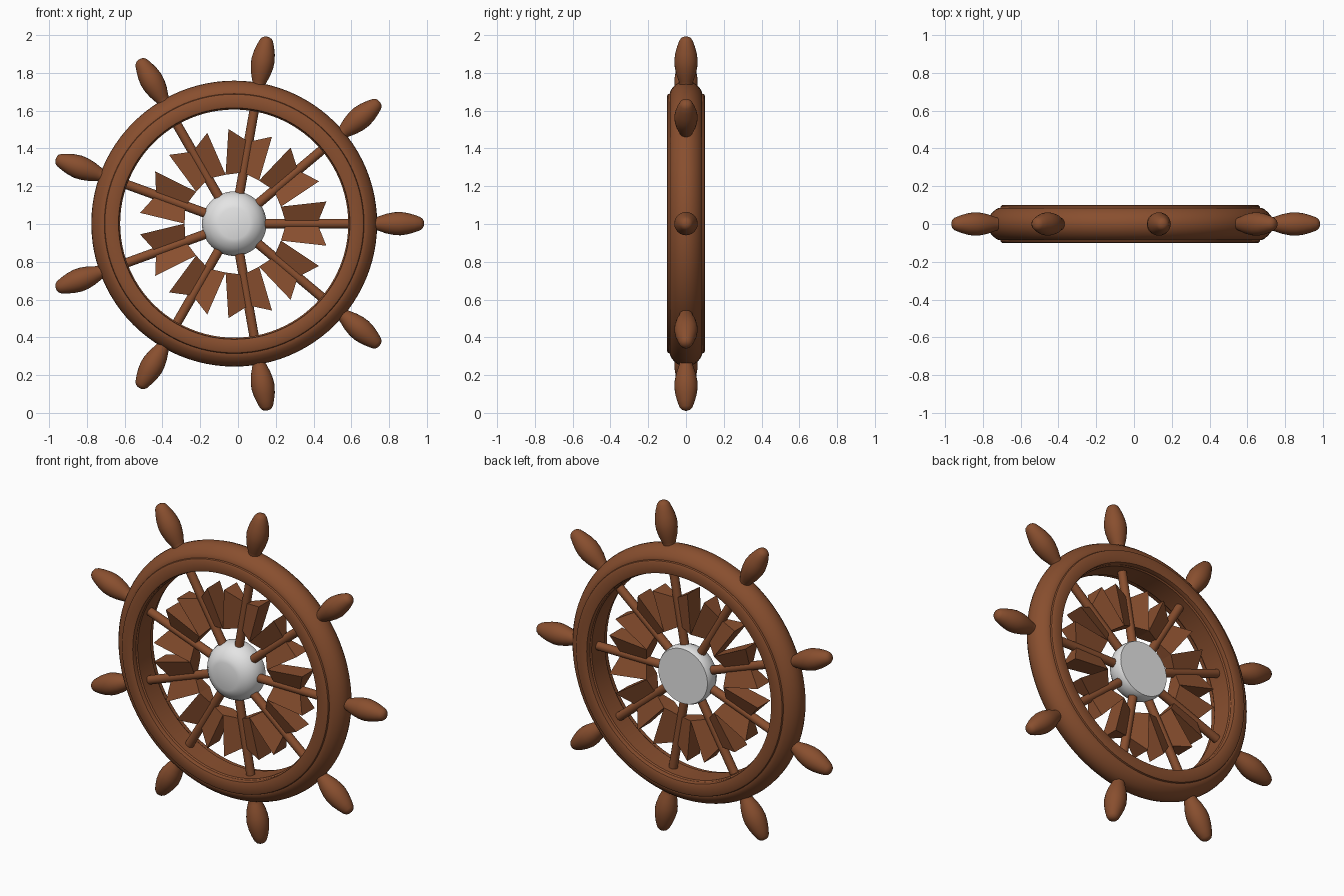
import bpy, bmesh, math
from mathutils import Matrix, Vector

if "Cube" in bpy.data.objects:
    bpy.data.objects.remove(bpy.data.objects["Cube"])

CENTRE = Vector((-0.02, 0, 1.002))
COUNT = 9

def material(name, col):
    m = bpy.data.materials.new(name)
    m.diffuse_color = (*col, 1)
    m.use_nodes = True
    m.node_tree.nodes["Principled BSDF"].inputs["Base Color"].default_value = m.diffuse_color
    return m

wood = material("brown_wood", (0.25, 0.078, 0.028))
silver = material("silver_metal", (0.78, 0.78, 0.78))

def finish(name, bm, mat, matrix, smooth=35):
    bmesh.ops.remove_doubles(bm, verts=bm.verts, dist=1e-5)
    bmesh.ops.recalc_face_normals(bm, faces=bm.faces)
    me = bpy.data.meshes.new(name)
    bm.to_mesh(me)
    bm.free()
    ob = bpy.data.objects.new(name, me)
    bpy.context.collection.objects.link(ob)
    me.materials.append(mat)
    ob.matrix_world = matrix
    if smooth:
        bpy.ops.object.select_all(action='DESELECT')
        ob.select_set(True)
        bpy.context.view_layer.objects.active = ob
        bpy.ops.object.shade_smooth_by_angle(angle=math.radians(smooth))
    return ob

def lathe(name, profile, mat, axis, matrix, steps, closed=False):
    """Spin (x, y) points around the x or y axis."""
    bm = bmesh.new()
    vs = [bm.verts.new((x, y, 0)) for x, y in profile]
    es = [bm.edges.new(p) for p in zip(vs, vs[1:])]
    if closed:
        es.append(bm.edges.new((vs[-1], vs[0])))
    bmesh.ops.spin(bm, geom=vs + es, cent=(0, 0, 0), axis=axis,
                   angle=math.tau, steps=steps, use_merge=True)
    return finish(name, bm, mat, matrix)

base = Matrix.Translation(CENTRE)

# rim: rounded outer body with a raised flat band on both faces
half = [(0.757, 0), (0.754, 0.022), (0.745, 0.043), (0.730, 0.062), (0.712, 0.077),
        (0.694, 0.086), (0.688, 0.086), (0.685, 0.095), (0.677, 0.1),
        (0.625, 0.1), (0.613, 0.096), (0.61, 0.086), (0.61, 0.07), (0.604, 0.062)]
profile = half + [(x, -y) for x, y in reversed(half[1:])]
lathe("wheel_rim", profile, wood, (0, 1, 0), base, 96, True)

# hub: dome with flat front and flat back
lathe("hub", [(0, 0.058), (0.163, 0.058), (0.169, 0.045), (0.171, 0.01), (0.166, -0.018),
              (0.152, -0.047), (0.13, -0.07), (0.105, -0.086), (0.082, -0.094), (0, -0.094)],
      silver, (0, 1, 0), base, 64)

handle_profile = [(0.70, 0), (0.70, 0.032), (0.745, 0.032), (0.77, 0.04), (0.805, 0.052),
                  (0.845, 0.06), (0.88, 0.062), (0.92, 0.056), (0.955, 0.046),
                  (0.985, 0.035), (0.998, 0.025), (1.004, 0.012), (1.005, 0)]
spoke_profile = [(0.1, 0), (0.1, 0.025), (0.63, 0.025), (0.63, 0)]

for i in range(COUNT):
    m = base @ Matrix.Rotation(-i * math.tau / COUNT, 4, 'Y')
    lathe(f"handle_{i}", handle_profile, wood, (1, 0, 0), m, 24)
    lathe(f"spoke_{i}", spoke_profile, wood, (1, 0, 0), m, 16)

    # notched flare around the spoke: thin at the spoke, thick at its edges
    bm = bmesh.new()
    for s in (-1, 1):
        loops = []
        for t in (-1, 1):
            loops.append([bm.verts.new(p) for p in (
                (0.275, t * 0.012, 0), (0.44, t * 0.012, 0),
                (0.488, t * 0.06, s * 0.117), (0.247, t * 0.05, s * 0.09))])
        a, b = loops
        bm.faces.new(a)
        bm.faces.new(b[::-1])
        for k in (1, 2, 3):
            n = (k + 1) % 4
            bm.faces.new((a[k], a[n], b[n], b[k]))
    finish(f"spoke_flare_{i}", bm, wood, m, 0)
